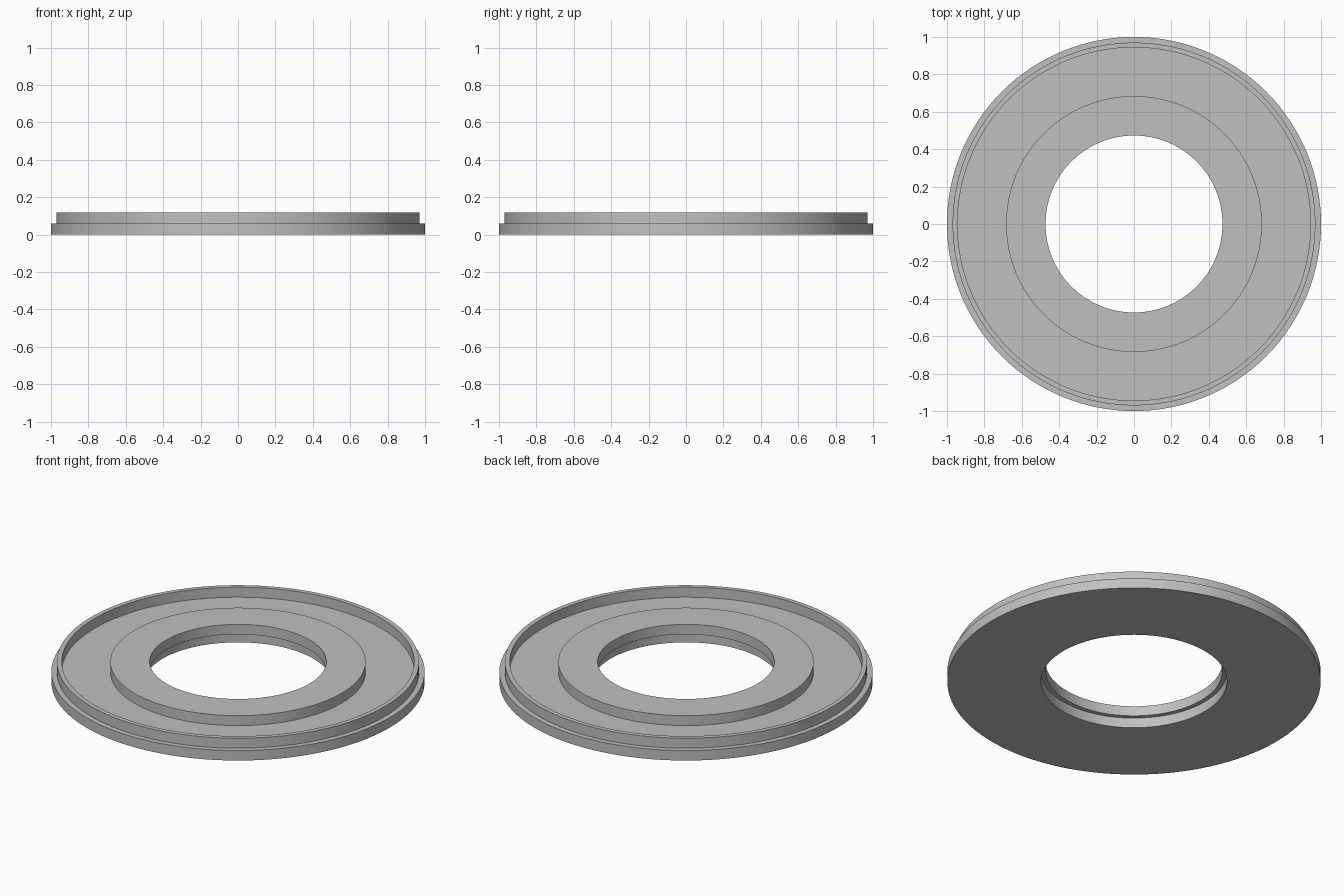
import bpy, bmesh, math

if "Cube" in bpy.data.objects:
    bpy.data.objects.remove(bpy.data.objects["Cube"])

SEGMENTS = 128

# Cross-section of the ring as (radius, height), walked around the outline
PROFILE = [
    (0.498, 0.0), (1.0, 0.0),          # underside
    (1.0, 0.059), (0.97, 0.059),       # outer flange step
    (0.97, 0.118), (0.944, 0.118),     # thin raised rim
    (0.944, 0.059), (0.684, 0.059),    # recessed floor
    (0.684, 0.118), (0.473, 0.118),    # raised inner collar
    (0.473, 0.059), (0.498, 0.059),    # bore with a wider lower counterbore
]

grey = bpy.data.materials.new("plain grey")
grey.diffuse_color = (0.53, 0.53, 0.53, 1.0)
grey.use_nodes = True
grey.node_tree.nodes["Principled BSDF"].inputs["Base Color"].default_value = grey.diffuse_color


def lathe(name, profile, material):
    """Revolve a closed outline around the z axis."""
    bm = bmesh.new()
    loops = []
    for i in range(SEGMENTS):
        a = 2 * math.pi * i / SEGMENTS
        loops.append([bm.verts.new((r * math.cos(a), r * math.sin(a), z)) for r, z in profile])
    n = len(profile)
    for i in range(SEGMENTS):
        here, there = loops[i], loops[(i + 1) % SEGMENTS]
        for j in range(n):
            k = (j + 1) % n
            bm.faces.new((here[j], there[j], there[k], here[k]))
    bmesh.ops.recalc_face_normals(bm, faces=bm.faces)
    mesh = bpy.data.meshes.new(name)
    bm.to_mesh(mesh)
    bm.free()
    mesh.materials.append(material)
    obj = bpy.data.objects.new(name, mesh)
    bpy.context.collection.objects.link(obj)
    bpy.context.view_layer.objects.active = obj
    obj.select_set(True)
    bpy.ops.object.shade_smooth_by_angle(angle=math.radians(30))
    return obj


# Flanged ring plate
lathe("flanged_ring", PROFILE, grey)
